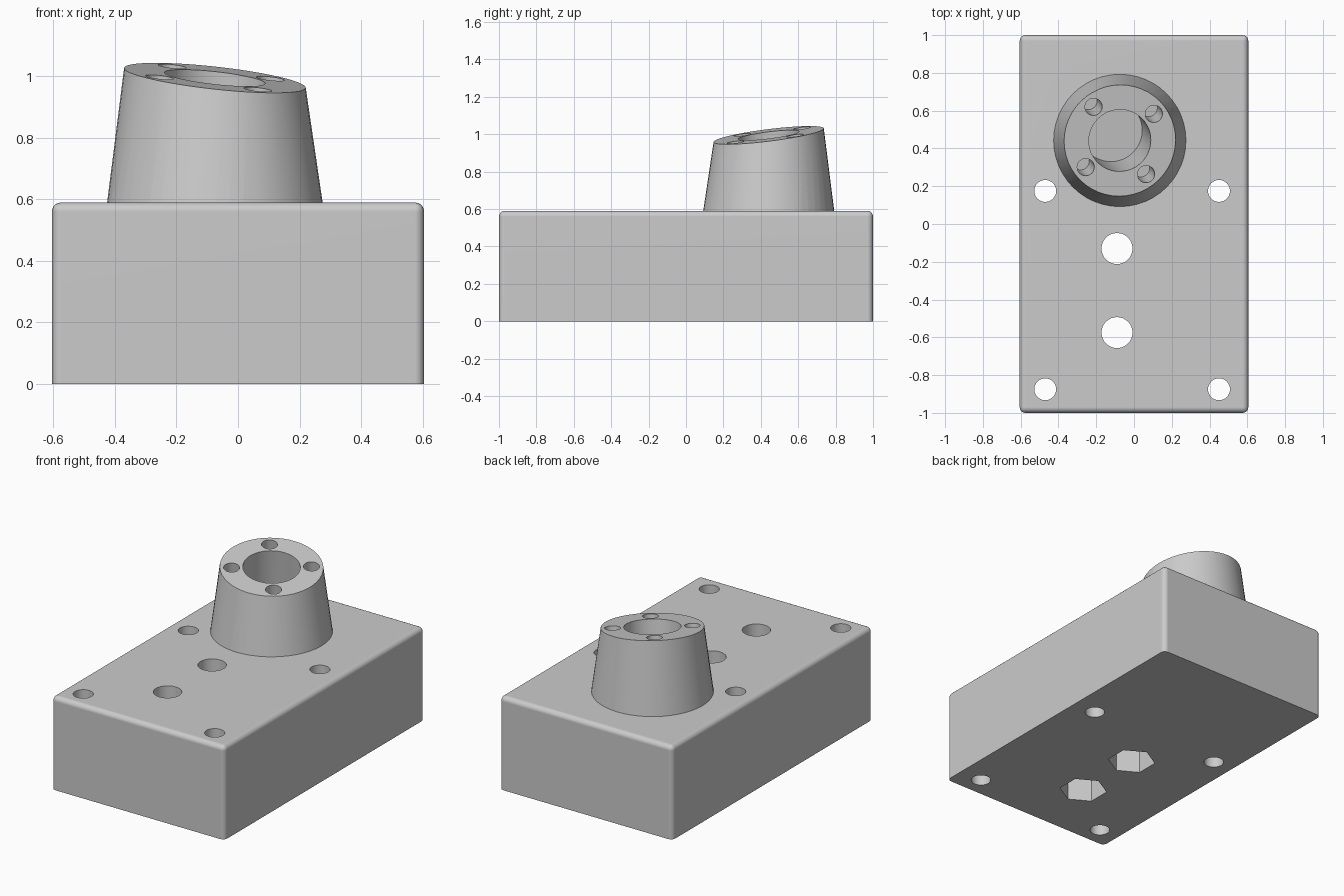
import bpy, bmesh
from math import pi, sin, cos, radians
from mathutils import Vector, Matrix

if "Cube" in bpy.data.objects:
    bpy.data.objects.remove(bpy.data.objects["Cube"])

# Single plain material
grey = bpy.data.materials.new("plain_grey")
grey.use_nodes = True
colour = (0.6, 0.6, 0.6, 1)
grey.diffuse_color = colour
grey.node_tree.nodes["Principled BSDF"].inputs["Base Color"].default_value = colour

W, L, H = 1.21, 2.0, 0.59
BASE = Vector((-0.075, 0.442, H))
TOP = Vector((-0.075, 0.442, 0.995))
NORMAL = Vector((0.11, -0.125, 1)).normalized()
TILT = Vector((0, 0, 1)).rotation_difference(NORMAL).to_matrix()


def make_object(name, bm):
    bmesh.ops.recalc_face_normals(bm, faces=bm.faces)
    mesh = bpy.data.meshes.new(name)
    bm.to_mesh(mesh)
    bm.free()
    mesh.materials.append(grey)
    ob = bpy.data.objects.new(name, mesh)
    bpy.context.collection.objects.link(ob)
    return ob


def ring(bm, centre, radius, sides, turn=Matrix.Identity(3), phase=0.0):
    angles = [phase + 2 * pi * i / sides for i in range(sides)]
    return [bm.verts.new(centre + turn @ Vector((cos(a), sin(a), 0)) * radius) for a in angles]


def loft(name, low, high):
    """Capped solid between two rings, each given as ring() arguments."""
    bm = bmesh.new()
    a, b = ring(bm, *low), ring(bm, *high)
    n = len(a)
    for i in range(n):
        j = (i + 1) % n
        bm.faces.new((a[i], a[j], b[j], b[i]))
    bm.faces.new(a[::-1])
    bm.faces.new(b)
    return make_object(name, bm)


def combine(target, tool, operation):
    mod = target.modifiers.new(operation, 'BOOLEAN')
    mod.object, mod.operation, mod.solver = tool, operation, 'EXACT'
    bpy.context.view_layer.objects.active = target
    bpy.ops.object.modifier_apply(modifier=mod.name)
    bpy.data.objects.remove(tool)


def drill(name, x, y, z0, z1, radius, sides=32, phase=0.0):
    eye = Matrix.Identity(3)
    tool = loft(name, (Vector((x, y, z0)), radius, sides, eye, phase),
                (Vector((x, y, z1)), radius, sides, eye, phase))
    combine(body, tool, 'DIFFERENCE')


def drill_tilted(name, offset, depth, radius, sides):
    mouth = TOP + TILT @ offset
    tool = loft(name, (mouth - NORMAL * depth, radius, sides, TILT),
                (mouth + NORMAL * 0.1, radius, sides, TILT))
    combine(body, tool, 'DIFFERENCE')


# Block with rounded upright and top edges
bm = bmesh.new()
bmesh.ops.create_cube(bm, size=1, matrix=Matrix.Translation((0, 0, H / 2)) @ Matrix.Diagonal((W, L, H, 1)))
rounded = [e for e in bm.edges if max(v.co.z for v in e.verts) > H / 2]
bmesh.ops.bevel(bm, geom=rounded, offset=0.03, segments=5, profile=0.5, affect='EDGES')
body = make_object("block_with_angled_boss", bm)

# Tapered boss with a slanted top
boss = loft("boss", (BASE - Vector((0, 0, 0.02)), 0.353, 48), (TOP, 0.297, 48, TILT))
combine(body, boss, 'UNION')

# Blind bore and four screw holes square to the slanted top
drill_tilted("bore", Vector((0, 0, 0)), 0.42, 0.165, 48)
for k in range(4):
    a = radians(38) + k * pi / 2
    drill_tilted("boss_screw_hole", Vector((cos(a), sin(a), 0)) * 0.229, 0.25, 0.046, 24)

# Mounting holes right through the block
for x in (-0.47, 0.45):
    for y in (0.175, -0.875):
        drill("mounting_hole", x, y, -0.1, H + 0.1, 0.058)

# Bolt holes with hexagonal nut pockets underneath
for y in (-0.13, -0.575):
    drill("bolt_hole", -0.09, y, -0.1, H + 0.1, 0.082)
    drill("nut_pocket", -0.09, y, -0.1, 0.3, 0.14, 6, pi / 2)

# Smooth rounded surfaces, crisp edges
bpy.ops.object.select_all(action='DESELECT')
body.select_set(True)
bpy.context.view_layer.objects.active = body
bpy.ops.object.shade_smooth_by_angle(angle=radians(30))
flat = body.modifiers.new("even_normals", 'WEIGHTED_NORMAL')
flat.keep_sharp = True
